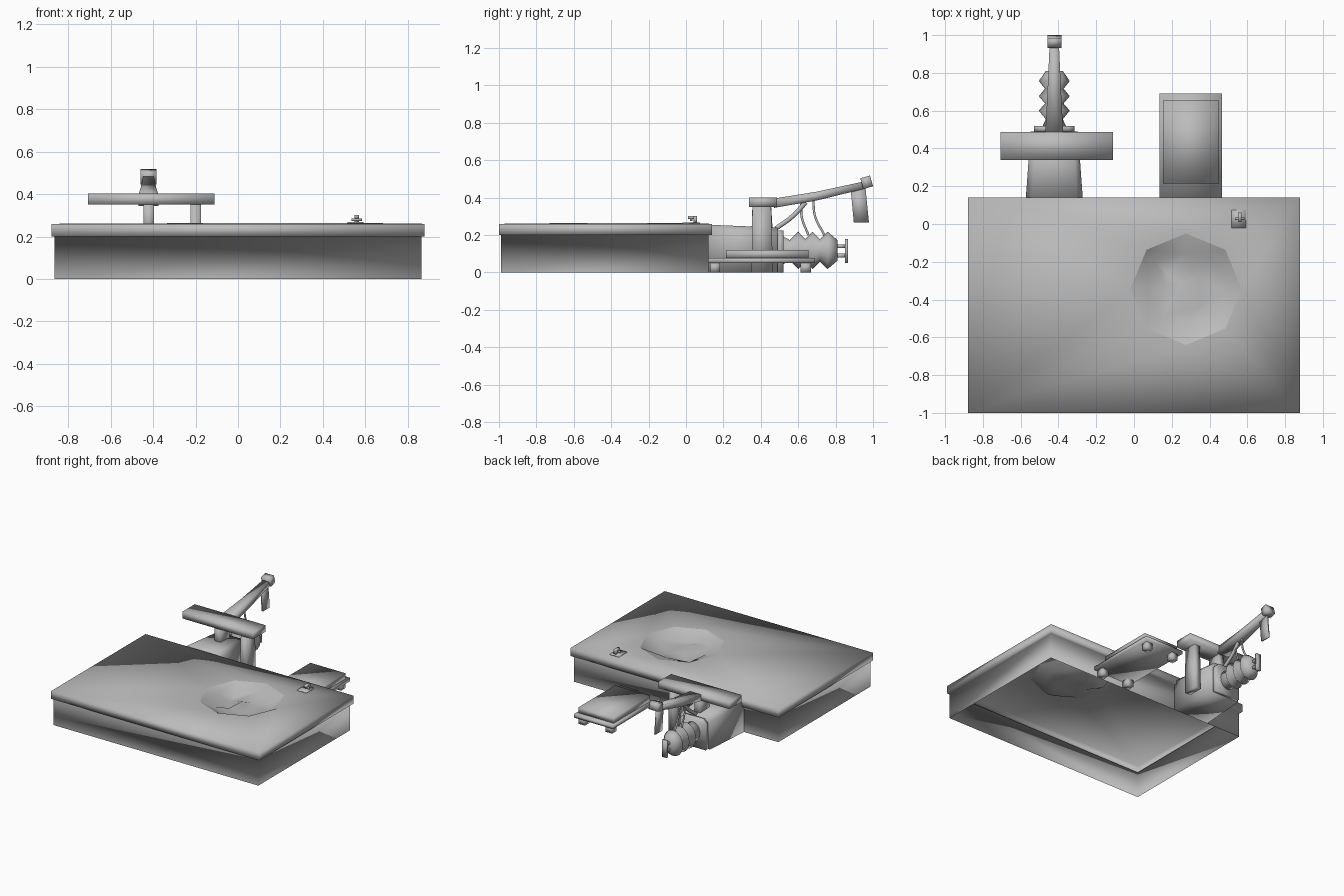
import bpy, bmesh, math, random
from mathutils import Matrix

random.seed(4)
if "Cube" in bpy.data.objects:
    bpy.data.objects.remove(bpy.data.objects["Cube"], do_unlink=True)

grey = bpy.data.materials.new("plain_grey")
grey.use_nodes = True
grey.diffuse_color = (0.5, 0.5, 0.5, 1)
grey.node_tree.nodes["Principled BSDF"].inputs["Base Color"].default_value = (0.5, 0.5, 0.5, 1)


def finish(name, bm, recalc=True):
    """Turn a bmesh into a smooth-shaded grey object."""
    if recalc:
        bmesh.ops.recalc_face_normals(bm, faces=bm.faces)
    mesh = bpy.data.meshes.new(name)
    bm.to_mesh(mesh)
    bm.free()
    mesh.materials.append(grey)
    mesh.shade_smooth()
    ob = bpy.data.objects.new(name, mesh)
    bpy.context.collection.objects.link(ob)
    return ob


def band(bm, low, high):
    n = len(low)
    for i in range(n):
        j = (i + 1) % n
        bm.faces.new((low[i], low[j], high[j], high[i]))


def loft(name, sections):
    """Skin a list of equal-length rings of points and cap the ends."""
    bm = bmesh.new()
    rings = [[bm.verts.new(p) for p in s] for s in sections]
    for a, b in zip(rings, rings[1:]):
        band(bm, a, b)
    bm.faces.new(rings[0])
    bm.faces.new(rings[-1])
    return finish(name, bm)


def rect_z(x0, x1, y0, y1, z):
    return [(x0, y0, z), (x1, y0, z), (x1, y1, z), (x0, y1, z)]


def rect_y(x, half, z0, z1, y):
    return [(x - half, y, z0), (x + half, y, z0), (x + half, y, z1), (x - half, y, z1)]


def box(name, x0, x1, y0, y1, z0, z1):
    return loft(name, [rect_z(x0, x1, y0, y1, z0), rect_z(x0, x1, y0, y1, z1)])


def circle(cx, cy, r, z, n=8):
    return [(cx + r * math.cos(math.tau * i / n), cy + r * math.sin(math.tau * i / n), z)
            for i in range(n)]


def tube(name, points, r):
    cu = bpy.data.curves.new(name, 'CURVE')
    cu.dimensions = '3D'
    cu.bevel_depth = r
    cu.bevel_resolution = 1
    cu.resolution_u = 4
    cu.use_fill_caps = True
    sp = cu.splines.new('BEZIER')
    sp.bezier_points.add(len(points) - 1)
    for bp, p in zip(sp.bezier_points, points):
        bp.co = p
        bp.handle_left_type = bp.handle_right_type = 'AUTO'
    cu.materials.append(grey)
    ob = bpy.data.objects.new(name, cu)
    bpy.context.collection.objects.link(ob)


# One open-bottomed shell: walls, ledge, rim and a top with an eight-sided hole
HX, HY, HR = .275, -.345, .295
bm = bmesh.new()
levels = [[bm.verts.new(p) for p in pts] for pts in (
    rect_z(-.865, .865, -.99, .12, 0), rect_z(-.865, .865, -.99, .12, .2),
    rect_z(-.88, .88, -1, .14, .2), rect_z(-.88, .88, -1, .14, .26))]
for low, high in zip(levels, levels[1:]):
    band(bm, low, high)
hole = [bm.verts.new(p) for p in circle(HX, HY, HR, .264)]
outline = []
for loop in (levels[-1], hole):
    for i in range(len(loop)):
        pair = (loop[i], loop[(i + 1) % len(loop)])
        outline.append(bm.edges.get(pair) or bm.edges.new(pair))
bmesh.ops.triangle_fill(bm, use_beauty=True, edges=outline)
finish("slab_and_walls", bm)

# Rough broken bowl hanging from the hole
bm = bmesh.new()
rings = []
for r, z, jitter in ((HR, .264, 0), (.205, .22, .02), (.1, .21, .03)):
    rings.append([bm.verts.new([c + random.uniform(-jitter, jitter) for c in p])
                  for p in circle(HX, HY, r, z)])
rings[1][3].co = (HX - .155, HY + .145, .175)
rings[1][4].co = (HX - .205, HY, .245)
mid = bm.verts.new((HX - .03, HY + .04, .215))
for a, b in zip(rings, rings[1:]):
    band(bm, a, b)
for i in range(8):
    bm.faces.new((rings[-1][i], rings[-1][(i + 1) % 8], mid))
bmesh.ops.triangulate(bm, faces=bm.faces)
finish("rough_bowl", bm, recalc=False)

# Small tap on its plate
box("tap_plate", .515, .592, -.02, .075, .26, .268)
box("tap_post", .55, .57, .04, .06, .268, .3)
box("tap_spout", .55, .57, .01, .06, .286, .302)
box("tap_handle", .535, .585, .022, .034, .274, .286)

# Low bench behind the slab
box("bench_board", .135, .465, .12, .69, .05, .076)
box("bench_cushion", .153, .449, .215, .655, .076, .12)
for side, x in (("right", .185), ("left", .415)):
    for end, y in (("front", .155), ("back", .64)):
        box("bench_foot_" + side + "_" + end, x - .027, x + .027, y - .027, y + .027, 0, .05)

# Tapering housing with its flange
CX = -.422


def house(y, half, top):
    return [(CX - half, y, 0), (CX + half, y, 0), (CX + half, y, top - .03),
            (CX + half - .03, y, top), (CX - half + .03, y, top), (CX - half, y, top - .03)]


loft("housing", [house(.12, .152, .255), house(.49, .125, .24)])
loft("housing_flange", [house(.49, .108, .225), house(.52, .108, .225)])

# Pleated bellows along y
profile = [(.51, .08), (.555, .055), (.6, .1), (.638, .06), (.677, .1), (.716, .06), (.757, .1), (.81, .055)]
loft("bellows", [[(CX + x * .82, y, .118 + z) for x, z, _ in circle(0, 0, r, 0, 16)]
                 for y, r in profile])
for name, z in (("lower", .09), ("upper", .14)):
    box("end_rod_" + name, CX - .01, CX + .01, .8, .855, z - .01, z + .01)
box("end_bar", CX - .02, CX + .02, .85, .866, .05, .18)

# Posts and cross beam
for name, x, z in (("outer", -.2, 0), ("inner", -.42, .2)):
    loft("post_" + name, [rect_z(x - .025, x + .025, .35, .465, z),
                          rect_z(x - .025, x + .025, .355, .455, .36)])
box("cross_beam", -.707, -.11, .338, .487, .35, .402)

# Swing arm, head and hanging plate
loft("swing_arm", [rect_y(CX, .048, .345, .395, .47), rect_y(CX, .036, .385, .432, .7),
                   rect_y(CX, .025, .445, .485, .945)])
head = box("arm_head", -.037, .037, -.027, .027, -.03, .03)
head.matrix_world = Matrix.Translation((CX, .966, .482)) @ Matrix.Rotation(math.radians(16), 4, 'X')
loft("hanging_plate", [rect_z(CX - .006, CX + .006, .897, .978, .268),
                       rect_z(CX - .006, CX + .006, .88, .96, .45)])

# Strut and hoses below the arm
tube("arm_strut", [(CX, .64, .375), (CX, .57, .3), (CX, .48, .235)], .014)
tube("hose_near", [(CX, .615, .37), (CX, .62, .29), (CX, .655, .2)], .007)
tube("hose_far", [(CX, .68, .39), (CX, .69, .3), (CX, .74, .2)], .007)
